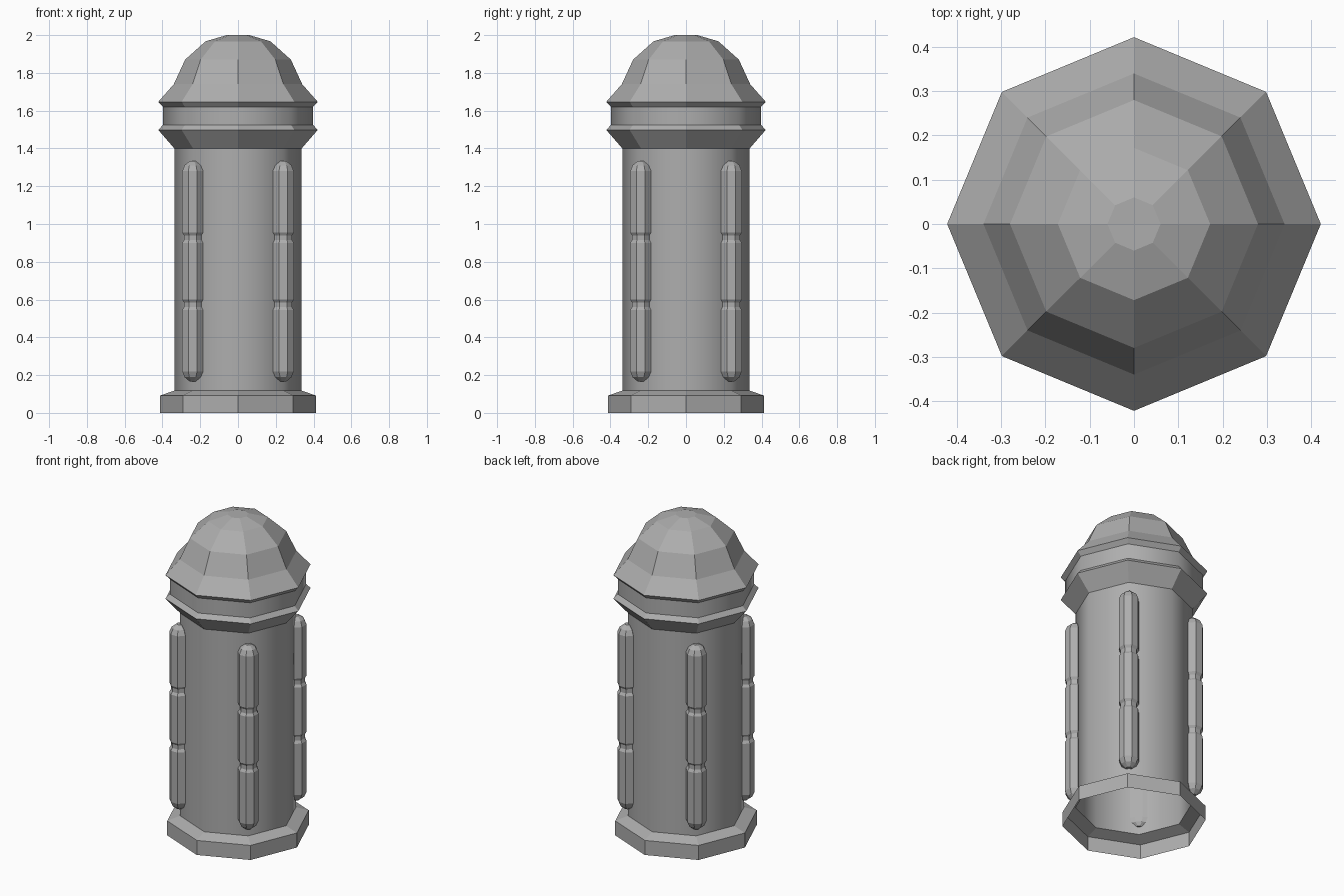
import bpy, bmesh, math

if "Cube" in bpy.data.objects:
    bpy.data.objects.remove(bpy.data.objects["Cube"])

SIDES = 8
stone = bpy.data.materials.new("dark_grey")
stone.diffuse_color = (0.42, 0.42, 0.42, 1)
stone.use_nodes = True
stone.node_tree.nodes["Principled BSDF"].inputs["Base Color"].default_value = stone.diffuse_color


def lathe(name, profile, centre=(0, 0), turn=0.0, cap_top=False, cap_bottom=False, smooth=False):
    """Sweep (radius, z) points, listed bottom to top, around a vertical axis."""
    bm = bmesh.new()
    rings = []
    for r, z in profile:
        rings.append([bm.verts.new((centre[0] + r * math.cos(turn + i * math.tau / SIDES),
                                    centre[1] + r * math.sin(turn + i * math.tau / SIDES), z))
                      for i in range(SIDES)])
    for low, high in zip(rings, rings[1:]):
        for i in range(SIDES):
            j = (i + 1) % SIDES
            face = bm.faces.new((low[i], low[j], high[j], high[i]))
            face.smooth = smooth
    if cap_top:
        bm.faces.new(rings[-1])
    if cap_bottom:
        bm.faces.new(rings[0][::-1])
    mesh = bpy.data.meshes.new(name)
    bm.to_mesh(mesh)
    bm.free()
    mesh.materials.append(stone)
    obj = bpy.data.objects.new(name, mesh)
    bpy.context.collection.objects.link(obj)
    return obj


# Open, hollow foot
lathe("base", [(0.412, 0), (0.412, 0.092), (0.337, 0.118)])

# Smooth shaft
lathe("shaft", [(0.337, 0.118), (0.337, 1.40)], smooth=True)

# Collar: lower flare, smooth neck band, upper lip
lathe("lower_collar", [(0.337, 1.40), (0.422, 1.498), (0.397, 1.525)])
lathe("neck_band", [(0.397, 1.525), (0.397, 1.62)], smooth=True)
lathe("upper_lip", [(0.397, 1.62), (0.422, 1.647)])

# Faceted dome
lathe("dome", [(0.422, 1.647), (0.34, 1.74), (0.28, 1.87), (0.172, 1.967), (0.06, 2.0)], cap_top=True)

# Four notched rails set into the shaft; profile mirrored about the middle
R, MID, BACK = 0.06, 0.75, 0.312
half = [(R, 0.15), (0.05, 0.165), (0.05, 0.19), (R, 0.206),
        (R, 0.53), (0.046, 0.561), (0.018, 0.583)]
rail = [(r, MID - h) for r, h in reversed(half)] + [(r, MID + h) for r, h in half]
for sx, side in ((-1, "left"), (1, "right")):
    for sy, end in ((-1, "front"), (1, "back")):
        obj = lathe(f"rail_{end}_{side}", rail, (0.24 * sx, 0.24 * sy), math.pi / SIDES,
                    cap_top=True, cap_bottom=True)
        # Flatten the hidden back so it barely enters the shaft
        for v in obj.data.vertices:
            push = max(0, BACK - (v.co.x * sx + v.co.y * sy) / math.sqrt(2)) / math.sqrt(2)
            v.co.x += sx * push
            v.co.y += sy * push
